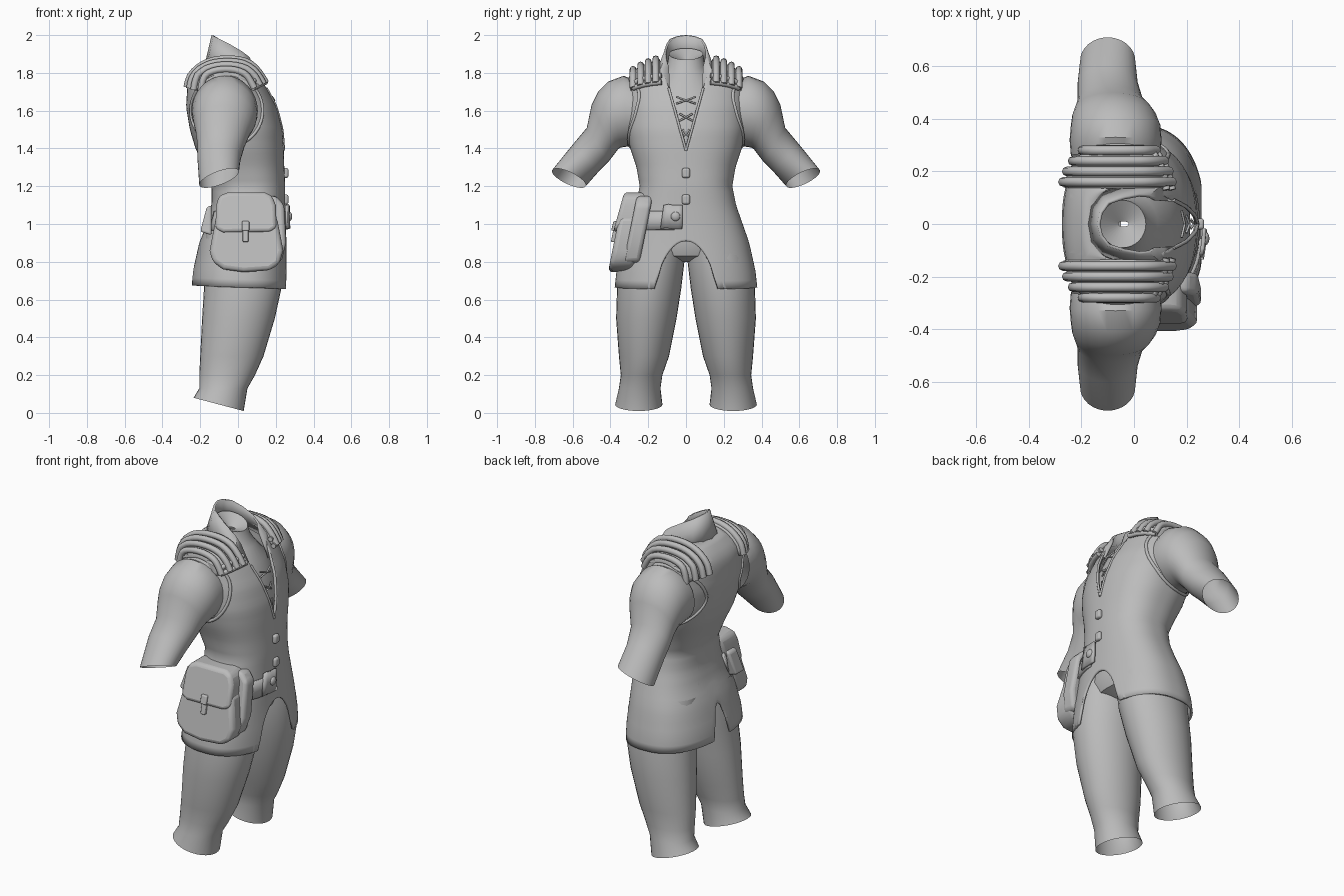
import bpy, bmesh, math
from mathutils import Vector
from mathutils.bvhtree import BVHTree

if "Cube" in bpy.data.objects:
    bpy.data.objects.remove(bpy.data.objects["Cube"])

grey = bpy.data.materials.new("plain_grey")
grey.diffuse_color = (0.5, 0.5, 0.5, 1)
grey.use_nodes = True
grey.node_tree.nodes["Principled BSDF"].inputs["Base Color"].default_value = grey.diffuse_color


def finish(name, bm, thick=0.0, bevel=0.0):
    bmesh.ops.recalc_face_normals(bm, faces=bm.faces)
    me = bpy.data.meshes.new(name)
    bm.to_mesh(me)
    ob = bpy.data.objects.new(name, me)
    bpy.context.collection.objects.link(ob)
    me.materials.append(grey)
    if thick:
        m = ob.modifiers.new("thickness", 'SOLIDIFY')
        m.thickness, m.offset = thick, -1
    if bevel:
        m = ob.modifiers.new("round", 'BEVEL')
        m.width, m.segments = bevel, 3
    bpy.ops.object.select_all(action='DESELECT')
    ob.select_set(True)
    bpy.context.view_layer.objects.active = ob
    bpy.ops.object.shade_smooth_by_angle(angle=math.radians(40))
    return ob


def grid(rows, closed=True):
    """Skin a list of point rows into a sheet or tube."""
    bm = bmesh.new()
    vs = [[bm.verts.new(p) for p in r] for r in rows]
    n = len(rows[0])
    for a, b in zip(vs, vs[1:]):
        for i in range(n if closed else n - 1):
            j = (i + 1) % n
            bm.faces.new((a[i], a[j], b[j], b[i]))
    return bm


def tube(name, pts, r, cyclic=False):
    cu = bpy.data.curves.new(name, 'CURVE')
    cu.dimensions = '3D'
    cu.bevel_depth, cu.bevel_resolution, cu.use_fill_caps = r, 2, True
    sp = cu.splines.new('POLY')
    sp.points.add(len(pts) - 1)
    for p, q in zip(sp.points, pts):
        p.co = (*q, 1)
    sp.use_cyclic_u = cyclic
    cu.materials.append(grey)
    ob = bpy.data.objects.new(name, cu)
    bpy.context.collection.objects.link(ob)


def slab(name, outline, y0, y1, bevel, lean=0.0):
    """Extrude an x-z outline along y, leaning outwards towards the bottom."""
    rows = [[(x, y - (0.95 - z) * lean, z) for x, z in outline] for y in (y0, y1)]
    bm = grid(rows)
    bm.verts.ensure_lookup_table()
    n = len(outline)
    bm.faces.new(bm.verts[:n])
    bm.faces.new(bm.verts[n:])
    return finish(name, bm, bevel=bevel)


# Vest profile: height, back x, front x, half width
KEYS = [(.64, -.25, .27, .38), (.75, -.24, .268, .368), (.9, -.205, .257, .335),
        (1.0, -.165, .252, .30), (1.1, -.14, .25, .265), (1.2, -.14, .25, .245),
        (1.3, -.18, .245, .262), (1.4, -.225, .242, .295), (1.5, -.255, .235, .318),
        (1.62, -.275, .205, .322), (1.73, -.268, .15, .315), (1.78, -.25, .12, .305),
        (1.82, -.215, .095, .25), (1.86, -.165, .065, .14)]


def body(a, z, off=0.0):
    """Point on the vest surface at angle a (0 = chest side) and height z."""
    z0 = min(max(z, KEYS[0][0]), KEYS[-1][0])
    for p, q in zip(KEYS, KEYS[1:]):
        if z0 <= q[0]:
            t = (z0 - p[0]) / (q[0] - p[0])
            xb, xf, hy = (p[i] + (q[i] - p[i]) * t for i in (1, 2, 3))
            break
    c, s = math.cos(a), math.sin(a)
    e = 2 / 2.4
    return Vector(((xb + xf) / 2 + ((xf - xb) / 2 + off) * math.copysign(abs(c) ** e, c),
                   (hy + off) * math.copysign(abs(s) ** e, s), z))


def hem(a):
    """Hem height with an arch in front and a vent behind."""
    y = abs(body(a, .78).y)
    front = math.cos(a) > 0
    w, h = (.15, .255) if front else (.06, .2)
    base = .665 - .01 * math.cos(a)
    return base + h * math.sqrt(1 - (y / w) ** 2) if y < w else base


# Vest with skirt
N = 128
ANG = [2 * math.pi * i / N for i in range(N)]
rows = [[body(a, hem(a) + (1.0 - hem(a)) * k / 8) for a in ANG] for k in range(8)]
rows += [[body(a, 1.0 + .86 * k / 30) for a in ANG] for k in range(31)]
vest = grid(rows)
surface = BVHTree.FromBMesh(vest)
V0, VS = 1.39, .13 / .47                      # neckline start and slope
for s in (1, -1):
    bmesh.ops.bisect_plane(vest, geom=vest.verts[:] + vest.edges[:] + vest.faces[:],
                           plane_co=(0, 0, V0), plane_no=(0, s, -VS))
gone = [f for f in vest.faces if f.calc_center_median().x > 0 and
        abs(f.calc_center_median().y) < (f.calc_center_median().z - V0) * VS - 1e-5]
bmesh.ops.delete(vest, geom=gone, context='FACES')
finish("vest", vest, thick=.012)


def ellipse(c, u, v, n=32):
    return [Vector(c) + Vector(u) * math.cos(2 * math.pi * i / n)
            + Vector(v) * math.sin(2 * math.pi * i / n) for i in range(n)]


def oval(z, y0, y1, xb, xf, tilt=0.0):
    return ellipse(((xb + xf) / 2, (y0 + y1) / 2, z), ((xf - xb) / 2, 0, -tilt),
                   (0, (y1 - y0) / 2, 0))


# Chest and neck inside the neckline
chest = [oval(1.3, -.2, .2, -.14, .215), oval(1.45, -.24, .24, -.2, .215),
         oval(1.6, -.25, .25, -.2, .185), oval(1.7, -.2, .2, -.19, .14),
         oval(1.78, -.13, .13, -.17, .09), oval(1.84, -.1, .1, -.14, .06, .02),
         oval(1.9, -.09, .09, -.13, .045, .03), oval(1.86, -.01, .01, -.06, -.02)]
finish("chest_and_neck", grid(chest))

# Pelvis of the trousers
finish("trouser_seat", grid([oval(1.02, -.26, .26, -.13, .2), oval(.9, -.29, .29, -.16, .215),
                             oval(.83, -.24, .24, -.13, .19), oval(.8, -.1, .1, -.05, .1)]))

LEG = [(.95, .01, .30, -.17, .22), (.82, .006, .345, -.18, .235), (.66, .025, .365, -.18, .23),
       (.5, .05, .37, -.19, .195), (.3, .09, .355, -.20, .135), (.2, .125, .345, -.205, .09),
       (.13, .135, .355, -.205, .05), (.045, .125, .375, -.235, .03, .035)]
# Sleeve: outer y, z, inner y, z, centre x, half depth, cuff tilt
ARM = [(.27, 1.76, .25, 1.42, -.07, .17, 0), (.33, 1.785, .31, 1.41, -.07, .175, 0),
       (.41, 1.755, .345, 1.405, -.07, .17, 0), (.465, 1.70, .36, 1.395, -.075, .16, 0),
       (.5, 1.63, .375, 1.375, -.08, .145, 0), (.525, 1.51, .41, 1.33, -.09, .125, 0),
       (.60, 1.42, .46, 1.28, -.10, .115, 0), (.71, 1.28, .53, 1.205, -.10, .105, .035)]
# Collar: top edge and bottom edge from the nape to the wing tip
COLLAR = [((-.14, 0, 2.0), (-.175, 0, 1.85)), ((-.13, .045, 1.995), (-.165, .07, 1.845)),
          ((-.10, .085, 1.98), (-.13, .115, 1.835)), ((-.04, .105, 1.95), (-.05, .145, 1.82)),
          ((.02, .115, 1.915), (.04, .165, 1.785)), ((.06, .11, 1.885), (.125, .165, 1.75)),
          ((.085, .09, 1.83), (.15, .085, 1.70))]

for s, side in ((1, "left"), (-1, "right")):
    def flip(pts):
        return [Vector((p[0], p[1] * s, p[2])) for p in pts]

    finish(side + "_trouser_leg", grid([flip(oval(*r)) for r in LEG]))
    finish(side + "_sleeve", grid([flip(ellipse(
        (x, (a + c) / 2, (b + d) / 2), (0, (a - c) / 2, (b - d) / 2), (h, 0, t)))
        for a, b, c, d, x, h, t in ARM]))

    # Armhole rim
    rim = []
    for i in range(48):
        t = 2 * math.pi * i / 48
        o = Vector((-.06 + .19 * math.cos(t), s, 1.6 + .19 * math.sin(t)))
        hit = surface.ray_cast(o, Vector((0, -s, 0)))[0]
        if hit:
            rim.append(hit)
    tube(side + "_armhole_rim", rim, .009, True)

    # Shoulder plate with ribs laid over the vest
    def over(y, deg, off):
        d = Vector((math.cos(math.radians(deg)), 0, math.sin(math.radians(deg))))
        hit = surface.ray_cast(Vector((-.07, y * s, 1.65)), d)[0]
        return (hit or Vector((-.07, y * s, 1.65)) + d * .2) + d * off

    degs = range(24, 161, 8)
    finish(side + "_shoulder_plate", grid(
        [[over(y, d, .014) for d in degs] for y in (.14, .18, .22, .26, .3)], False), thick=.02)
    for k, y in enumerate((.16, .2, .24, .28)):
        tube(f"{side}_shoulder_rib_{k}", [over(y, d, .022) for d in degs], .018)
    for k, d in enumerate((25, 35)):
        tube(f"{side}_shoulder_bar_{k}", [over(y, d, .016) for y in (.13, .18, .23, .28)], .014)

    # Lapel edge
    edge = []
    for k in range(12):
        z = V0 + .33 * k / 11
        hit = surface.ray_cast(Vector((1, s * (z - V0) * VS, z)), Vector((-1, 0, 0)))[0]
        edge.append(hit)
    tube(side + "_lapel_edge", edge, .007)

# Collar
half = [[Vector(t), Vector(t).lerp(Vector(b), .5), Vector(b)] for t, b in COLLAR]
full = [[Vector((p.x, -p.y, p.z)) for p in r] for r in half[:0:-1]] + half
finish("collar", grid(full, False), thick=.012)

# Neckline lacing
for k, z in enumerate((1.48, 1.565, 1.655)):
    w = (z - V0) * VS * .7
    x = .222 - max(0, z - 1.45) * .2
    for s in (1, -1):
        tube(f"lace_{k}_{s}", [(x, -s * w, z - .018), (x + .012, 0, z), (x, s * w, z + .018)], .005)

# Buttons
for k, z in enumerate((1.27, 1.13)):
    bm = bmesh.new()
    bmesh.ops.create_cube(bm, size=1)
    for v in bm.verts:
        v.co = Vector((.252 + v.co.x * .03, v.co.y * .042, z + v.co.z * .052))
    finish(f"button_{k}", bm, bevel=.011)

# Belt around the pouch side, with tab and stud
finish("belt", grid([[body(-math.radians(d), z, .012) for d in range(8, 151, 6)]
                     for z in (.97, 1.02, 1.07)], False), thick=.015)
finish("belt_tab", grid([[body(-math.radians(d), z + q, .024) for d, q in
                          ((2, 0), (5, 0), (10, 0), (15, .005), (20, 0))]
                         for z in (.975, 1.04, 1.1)], False), thick=.015)
bm = bmesh.new()
bmesh.ops.create_uvsphere(bm, u_segments=16, v_segments=8, radius=.025)
for v in bm.verts:
    v.co = Vector((.272 + v.co.x * .6, -.055 + v.co.y, 1.04 + v.co.z))
finish("belt_stud", bm)

# Hip pouch
slab("pouch_body", [(-.115, 1.04), (-.15, .86), (-.135, .8), (-.08, .76), (.03, .745), (.17, .755),
                    (.22, .79), (.24, .86), (.205, 1.04)], -.372, -.24, .025, .2)
slab("pouch_flap", [(-.115, 1.1), (-.1, 1.15), (-.05, 1.168), (.14, 1.168), (.18, 1.15),
                    (.2, 1.1), (.205, .98), (.17, .958), (-.08, .955), (-.12, .975)],
     -.388, -.23, .02, .28)
slab("pouch_strap", [(.025, .905), (.055, .905), (.055, .97), (.025, .97)], -.389, -.36, .005, .2)
slab("pouch_clasp", [(.02, .965), (.06, .965), (.06, 1.015), (.02, 1.015)], -.4, -.36, .006, .25)
slab("front_side_pocket", [(.12, 1.14), (.2, 1.15), (.245, 1.1), (.255, .9), (.23, .8), (.12, .78)],
     -.30, -.215, .02, .2)
slab("rear_side_pocket", [(-.14, 1.1), (-.165, 1.09), (-.2, .96), (-.14, .94)],
     -.28, -.2, .012, .2)
